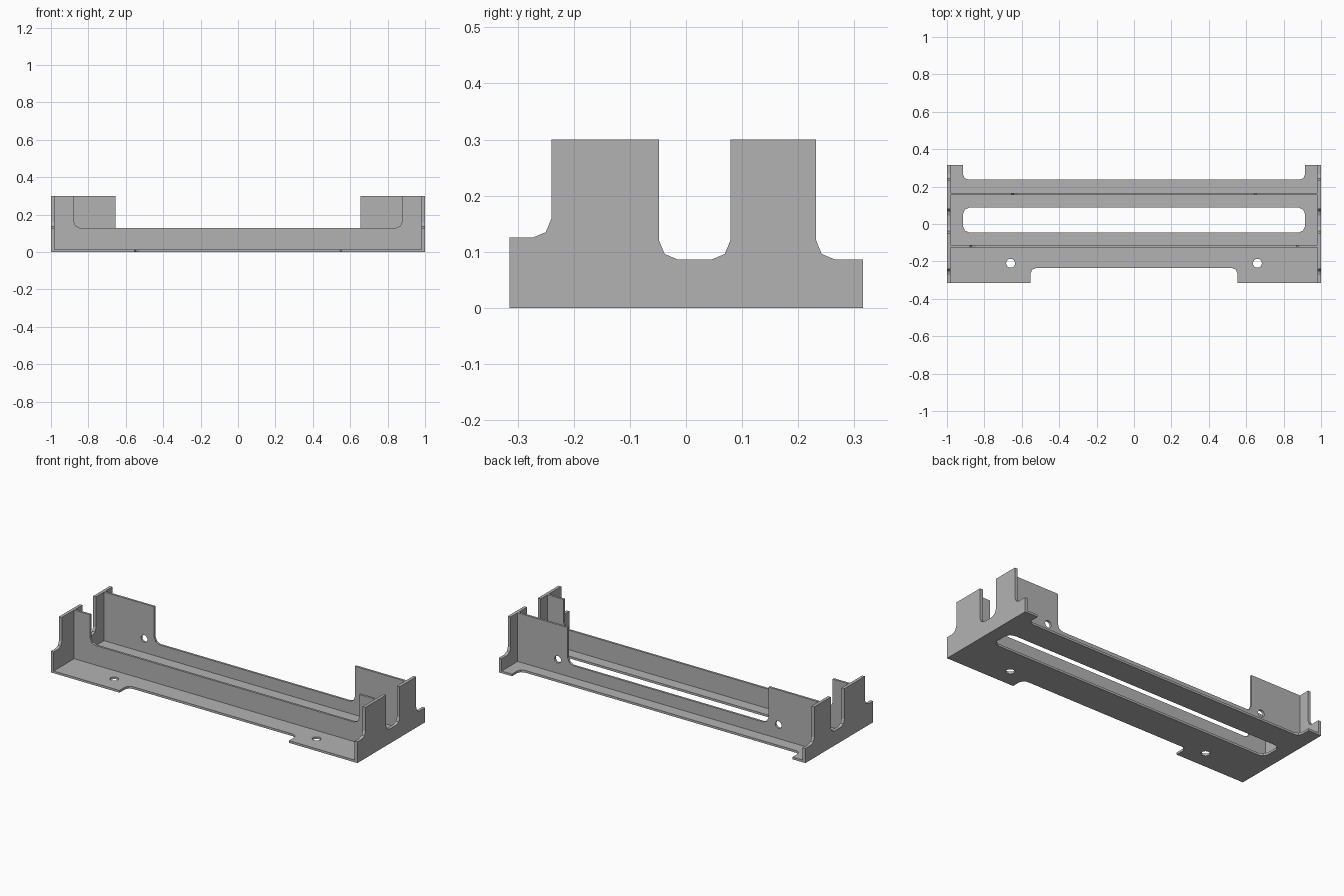
import bpy, bmesh, math
from mathutils import Matrix, Vector

cube = bpy.data.objects.get("Cube")
if cube:
    bpy.data.objects.remove(cube)

grey = bpy.data.materials.new("light_grey")
grey.use_nodes = True
colour = (0.45, 0.45, 0.45, 1)
grey.diffuse_color = colour
grey.node_tree.nodes["Principled BSDF"].inputs["Base Color"].default_value = colour

SHEET = 0.013   # base and long wall thickness
END = 0.018     # end wall thickness
INNER = 1 - END


def rounded(corners, steps=2):
    """Turn (x, y) or (x, y, radius) corners into an outline with fillets."""
    out = []
    for i, c in enumerate(corners):
        p = Vector(c[:2])
        if len(c) == 2:
            out.append(p)
            continue
        a = (Vector(corners[i - 1][:2]) - p).normalized()
        b = (Vector(corners[(i + 1) % len(corners)][:2]) - p).normalized()
        for k in range(steps + 1):
            t = k / steps * math.pi / 2
            out.append(p + c[2] * (a * (1 - math.sin(t)) + b * (1 - math.cos(t))))
    return out


def mirrored(half):
    """Complete a symmetric outline from its +x half."""
    return half + [(-c[0], *c[1:]) for c in reversed(half)]


def circle(x, y, r=0.024, n=16):
    return [Vector((x + r * math.cos(k * math.tau / n),
                    y + r * math.sin(k * math.tau / n))) for k in range(n)]


def panel(name, loops, depth, u, v, origin):
    """Fill outlines (with holes) in the u-v plane and extrude along u x v."""
    u, v, origin = Vector(u), Vector(v), Vector(origin)
    n = u.cross(v)
    bm = bmesh.new()
    for loop in loops:
        verts = [bm.verts.new(origin + u * p.x + v * p.y) for p in loop]
        for i, vert in enumerate(verts):
            bm.edges.new((verts[i - 1], vert))
    bmesh.ops.triangle_fill(bm, edges=bm.edges[:], use_beauty=True, normal=n)
    ext = bmesh.ops.extrude_face_region(bm, geom=bm.faces[:], use_keep_orig=True)
    moved = [g for g in ext["geom"] if isinstance(g, bmesh.types.BMVert)]
    bmesh.ops.translate(bm, verts=moved, vec=n * depth)
    bmesh.ops.recalc_face_normals(bm, faces=bm.faces[:])
    mesh = bpy.data.meshes.new(name)
    bm.to_mesh(mesh)
    bm.free()
    mesh.materials.append(grey)
    obj = bpy.data.objects.new(name, mesh)
    bpy.context.collection.objects.link(obj)
    return obj


X, Y, Z = (1, 0, 0), (0, 1, 0), (0, 0, 1)

# Base plate with edge recesses, long slot and two screw holes
base = mirrored([(0.553, -0.235, 0.03), (0.553, -0.315), (INNER, -0.315),
                 (INNER, 0.315), (0.915, 0.315), (0.915, 0.237, 0.03)])
slot = mirrored([(0.915, -0.046, 0.036), (0.915, 0.088, 0.036)])
panel("base_plate", [rounded(base), rounded(slot),
                     circle(-0.66, -0.21), circle(0.66, -0.21)],
      SHEET, X, Y, (0, 0, 0))


# Long walls with raised ends
def wall_outline(step, low):
    return rounded(mirrored([(INNER, SHEET), (INNER, 0.3), (step, 0.3),
                             (step, low, 0.035)]))


panel("front_wall", [wall_outline(0.878, 0.128)], SHEET, X, Z, (0, -0.112, 0))
panel("back_wall", [wall_outline(0.655, 0.085),
                    circle(-0.72, 0.095, 0.021), circle(0.72, 0.095, 0.021)],
      SHEET, X, Z, (0, 0.167, 0))

# End walls with two uprights
end = rounded([(-0.315, 0), (0.315, 0), (0.315, 0.086),
               (0.232, 0.086, 0.034), (0.232, 0.3), (0.079, 0.3),
               (0.079, 0.086, 0.034), (-0.048, 0.086, 0.034), (-0.048, 0.3),
               (-0.24, 0.3), (-0.24, 0.125, 0.034), (-0.315, 0.125)])
for name, x in (("left_end_wall", INNER), ("right_end_wall", -1)):
    panel(name, [end], END, Y, Z, (x, 0, 0))
